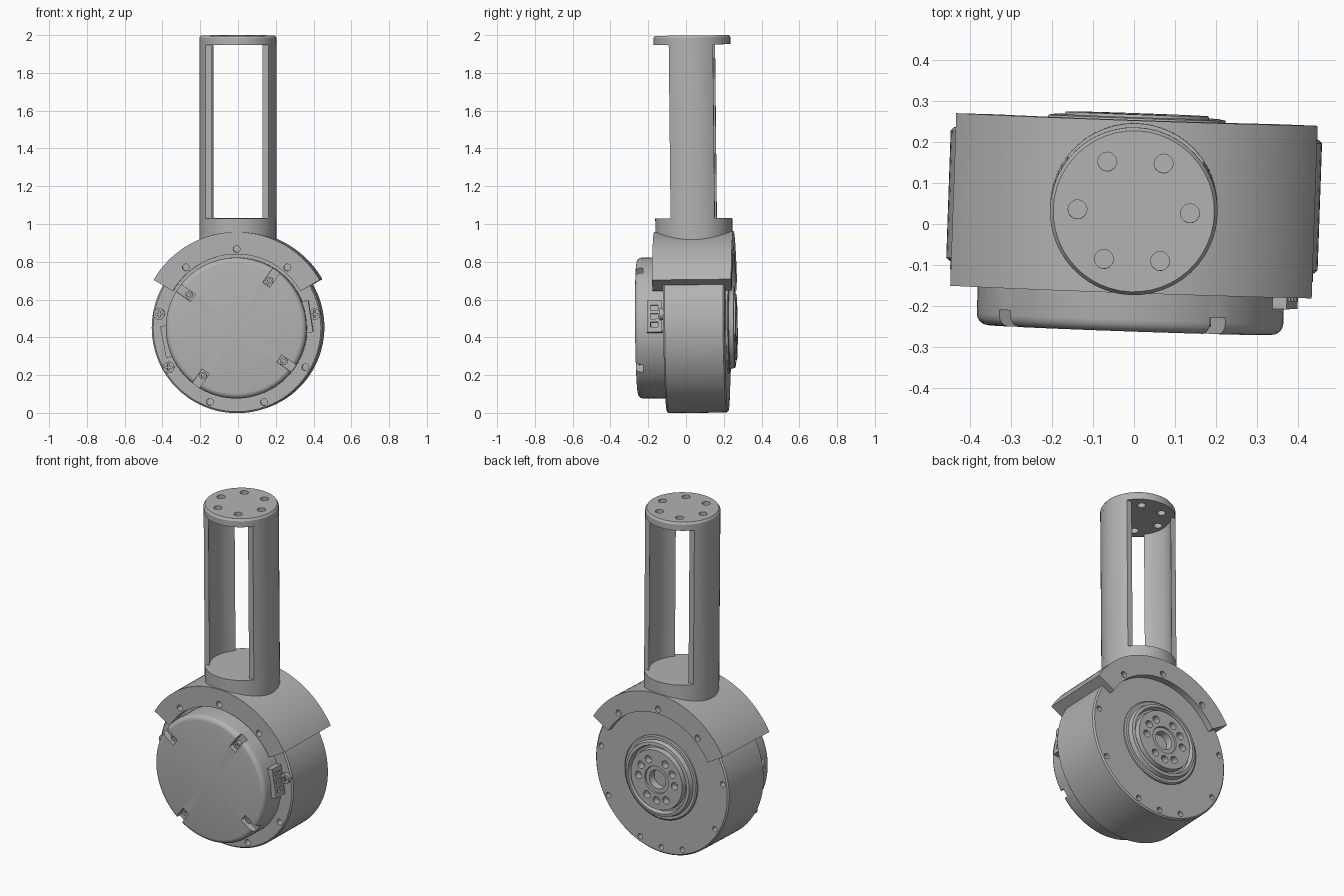
import bpy, bmesh
from math import sin, cos, pi, radians, asin
from mathutils import Matrix, Vector

cube = bpy.data.objects.get("Cube")
if cube:
    bpy.data.objects.remove(cube, do_unlink=True)

grey = bpy.data.materials.new("machined_grey")
grey.use_nodes = True
grey.diffuse_color = (0.45, 0.45, 0.45, 1)
grey.node_tree.nodes["Principled BSDF"].inputs["Base Color"].default_value = (0.45, 0.45, 0.45, 1)

# Everything is built around the drum axis (local y), then placed with a slight tilt
PLACE = Matrix.Translation((0, 0.047, 0.452)) @ Matrix.Rotation(radians(-2), 4, 'Z') @ Matrix.Rotation(radians(0.6), 4, 'X')
UPRIGHT = Matrix.Rotation(pi / 2, 4, 'X')     # turns the y axis into z
parts = []


def finish(name, bm):
    bmesh.ops.remove_doubles(bm, verts=bm.verts, dist=1e-5)
    bmesh.ops.recalc_face_normals(bm, faces=bm.faces)
    mesh = bpy.data.meshes.new(name)
    bm.to_mesh(mesh)
    bm.free()
    mesh.materials.append(grey)
    ob = bpy.data.objects.new(name, mesh)
    bpy.context.collection.objects.link(ob)
    parts.append(ob)
    return ob


def revolve(name, profile, start=0, end=360, steps=96):
    """Turn (radius, y) points about the y axis; a part turn gives a capped solid."""
    bm = bmesh.new()
    full = end - start == 360
    rings = []
    for i in range(steps if full else steps + 1):
        a = radians(start + (end - start) * i / steps)
        rings.append([bm.verts.new((r * cos(a), y, r * sin(a))) for r, y in profile])
    n = len(profile)
    pairs = list(zip(rings, rings[1:])) + ([(rings[-1], rings[0])] if full else [])
    for a, b in pairs:
        for j in range(n - 1 if full else n):
            k = (j + 1) % n
            bm.faces.new((a[j], a[k], b[k], b[j]))
    if not full:
        bm.faces.new(rings[0])
        bm.faces.new(rings[-1])
    bmesh.ops.dissolve_degenerate(bm, dist=1e-6, edges=bm.edges)
    return finish(name, bm)


def add_rod(bm, x, z, r, y0, y1, sides=20):
    m = Matrix.Translation((x, (y0 + y1) / 2, z)) @ UPRIGHT
    bmesh.ops.create_cone(bm, cap_ends=True, segments=sides, radius1=r, radius2=r, depth=abs(y1 - y0), matrix=m)


def add_box(bm, angle, radius, size, y):
    """Box on a radial line: size is radial, y and tangential."""
    m = Matrix.Rotation(-radians(angle), 4, 'Y') @ Matrix.Translation((radius, y, 0)) @ Matrix.Diagonal((*size, 1))
    bmesh.ops.create_cube(bm, size=1, matrix=m)


def polar(angle, r):
    return r * cos(radians(angle)), r * sin(radians(angle))


def cut(ob, bm):
    cutter = finish("cutter", bm)
    parts.remove(cutter)
    cutter.hide_render = True
    mod = ob.modifiers.new("cut", 'BOOLEAN')
    mod.operation, mod.solver, mod.object = 'DIFFERENCE', 'EXACT', cutter
    bpy.context.view_layer.objects.active = ob
    bpy.ops.object.modifier_apply(modifier=mod.name)
    bpy.data.objects.remove(cutter, do_unlink=True)


def drill(ob, angles, circle, r, y0, y1):
    bm = bmesh.new()
    for a in angles:
        add_rod(bm, *polar(a, circle), r, y0, y1)
    cut(ob, bm)


FRONT, BACK = -0.152, 0.173
BOLTS, SADDLE_BOLTS = 0.418, (50, 90, 130)

# Drum housing with bolt holes on both faces
drum = revolve("drum_housing", [(0, FRONT), (0.444, FRONT), (0.452, FRONT + 0.008),
                                (0.452, BACK - 0.008), (0.444, BACK), (0, BACK)])
drill(drum, (-30, -70, -110), BOLTS, 0.018, FRONT - 0.02, FRONT + 0.05)
drill(drum, (10, -30, -70, -90, -110, -150, 170), BOLTS, 0.016, BACK - 0.05, BACK + 0.02)

# Front cover with rounded rim and four screw notches
rim = [(0.345 + 0.028 * sin(t * pi / 8), -0.277 - 0.028 * cos(t * pi / 8)) for t in range(5)]
cover = revolve("front_cover", [(0, -0.305)] + rim + [(0.373, FRONT + 0.02), (0, FRONT + 0.02)])
NOTCHES = (55, 145, 235, 325)
bm = bmesh.new()
for a in NOTCHES:
    add_box(bm, a, 0.345, (0.13, 0.08, 0.046), -0.305)
cut(cover, bm)
for a in NOTCHES:
    bm = bmesh.new()
    add_rod(bm, *polar(a, 0.307), 0.02, -0.288, -0.26)
    screw = finish("cover_screw", bm)
    drill(screw, (a,), 0.307, 0.009, -0.3, -0.275)

# Curved saddle bracket over the top of the drum
saddle = revolve("saddle_bracket", [(0.39, -0.21), (0.508, -0.21), (0.508, 0.21), (0.39, 0.21)], 30, 150, 48)
drill(saddle, SADDLE_BOLTS, BOLTS, 0.018, -0.24, -0.17)
drill(saddle, SADDLE_BOLTS, BOLTS, 0.018, 0.185, 0.24)

# Cross-head screws on the front flange
for a in (10, 170, 210):
    bm = bmesh.new()
    x, z = polar(a, BOLTS)
    add_rod(bm, x, z, 0.03, -0.172, FRONT + 0.01)
    screw = finish("flange_screw", bm)
    for size in ((0.036, 0.02, 0.009), (0.009, 0.02, 0.036)):
        bm = bmesh.new()
        bmesh.ops.create_cube(bm, size=1, matrix=Matrix.Translation((x, -0.172, z)) @ Matrix.Diagonal((*size, 1)))
        cut(screw, bm)

# Side connectors on the cover
bm = bmesh.new()
add_box(bm, 9, 0.378, (0.04, 0.08, 0.17), -0.2)
connector = finish("left_connector", bm)
bm = bmesh.new()
for tangent in (-0.045, 0.0, 0.045):
    m = Matrix.Rotation(-radians(9), 4, 'Y') @ Matrix.Translation((0.4, -0.2, tangent))
    bmesh.ops.create_cube(bm, size=1, matrix=m @ Matrix.Diagonal((0.03, 0.04, 0.028, 1)))
cut(connector, bm)
bm = bmesh.new()
add_box(bm, 191, 0.377, (0.04, 0.06, 0.17), -0.176)
finish("right_connector", bm)

# Output hub on the back: stepped rings, bolt holes in three groups and a bore
hub = revolve("output_hub", [(0, 0.1), (0.245, 0.1), (0.245, 0.182), (0.238, 0.187), (0.222, 0.187),
                             (0.215, 0.212), (0.198, 0.215), (0.19, 0.19), (0.178, 0.19), (0.174, 0.221),
                             (0.08, 0.221), (0.078, 0.212), (0.055, 0.212), (0.05, 0.16), (0, 0.16)])
drill(hub, [g + o for g in (30, 150, 270) for o in (-32, 0, 32)], 0.122, 0.022, 0.18, 0.24)

# Upright column: foot, two curved posts and a drilled mounting cap
R, INNER, HALF = 0.204, 0.178, 0.117
FOOT, WINDOW, TOP = 0.44, (0.578, 1.498), 1.546
column = [revolve("column_foot", [(0, FOOT), (R, FOOT), (R, WINDOW[0]), (0, WINDOW[0])], steps=48)]
cap = revolve("mounting_cap", [(0, WINDOW[1]), (R, WINDOW[1]), (R, TOP - 0.012),
                               (R - 0.008, TOP), (0, TOP)], steps=48)
drill(cap, range(0, 360, 60), 0.137, 0.023, WINDOW[1] - 0.05, TOP + 0.05)
column.append(cap)
for side, name in ((1, "left_post"), (-1, "right_post")):
    bm = bmesh.new()
    section = []
    for r, turn in ((R, 1), (INNER, -1)):
        limit = asin(HALF / r)
        for i in range(13):
            a = turn * limit * (i / 6 - 1)
            section.append(bm.verts.new((side * r * cos(a), WINDOW[0], r * sin(a))))
    base = bm.faces.new(section)
    grown = bmesh.ops.extrude_face_region(bm, geom=[base], use_keep_orig=True)
    verts = [v for v in grown["geom"] if isinstance(v, bmesh.types.BMVert)]
    bmesh.ops.translate(bm, verts=verts, vec=Vector((0, WINDOW[1] - WINDOW[0], 0)))
    column.append(finish(name, bm))
for ob in column:
    ob.data.transform(UPRIGHT)

# Place all parts and smooth the round surfaces
bpy.ops.object.select_all(action='DESELECT')
for ob in parts:
    ob.data.transform(PLACE)
    ob.select_set(True)
bpy.context.view_layer.objects.active = parts[0]
bpy.ops.object.shade_smooth_by_angle(angle=radians(30))
